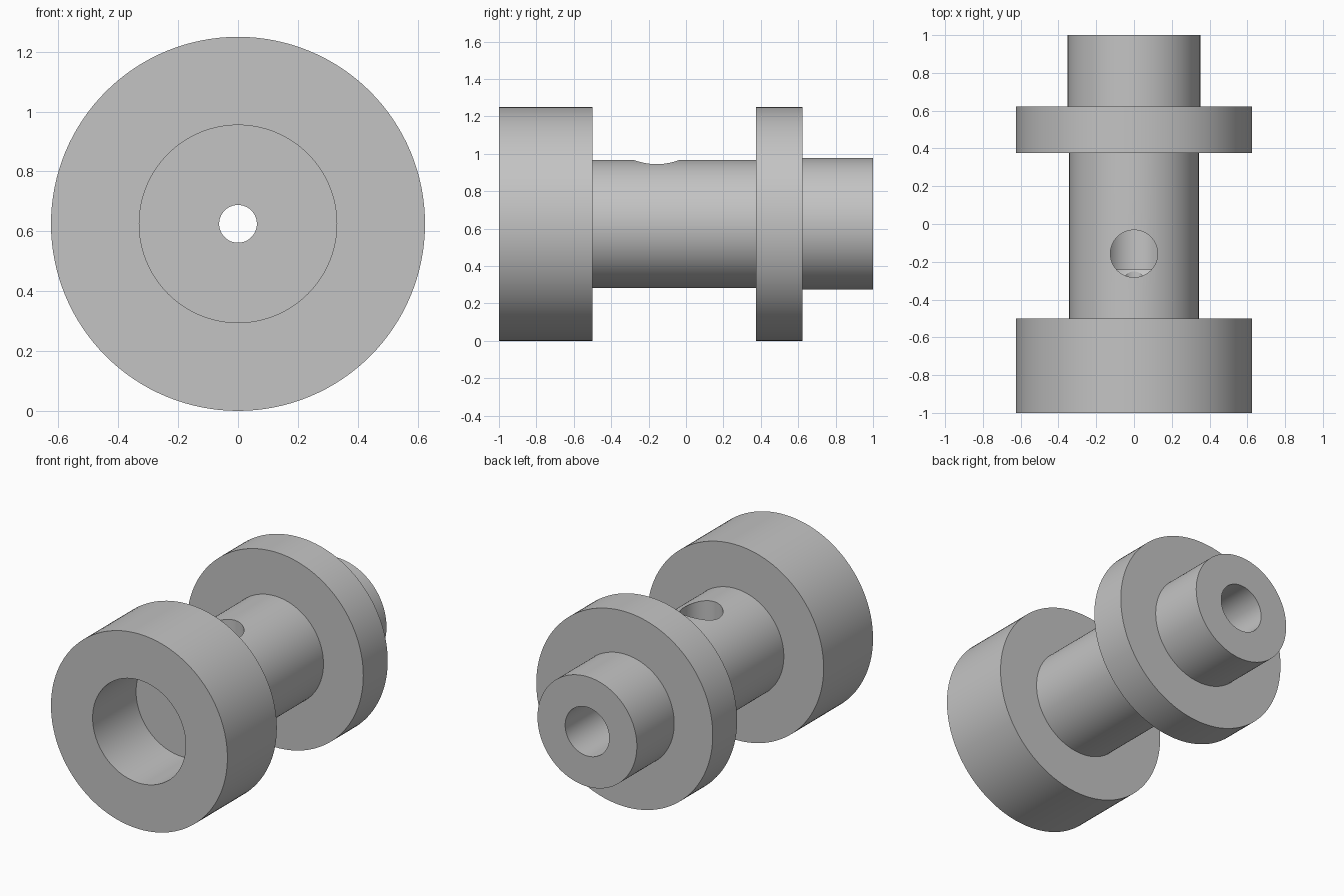
import bpy, bmesh, math
from mathutils import Matrix, Vector

SEGMENTS = 128
AXIS_HEIGHT = 0.625

if "Cube" in bpy.data.objects:
    bpy.data.objects.remove(bpy.data.objects["Cube"], do_unlink=True)

steel = bpy.data.materials.new("plain_grey")
steel.use_nodes = True
grey = (0.55, 0.55, 0.55, 1)
steel.diffuse_color = grey
steel.node_tree.nodes["Principled BSDF"].inputs["Base Color"].default_value = grey


def lathe(name, profile, closed, matrix):
    """Spin (radius, height) points about z, then place the result."""
    bm = bmesh.new()
    verts = [bm.verts.new((r, 0, h)) for r, h in profile]
    edges = [bm.edges.new(pair) for pair in zip(verts, verts[1:])]
    if closed:
        edges.append(bm.edges.new((verts[-1], verts[0])))
    bmesh.ops.spin(bm, geom=verts + edges, cent=(0, 0, 0), axis=(0, 0, 1),
                   angle=math.tau, steps=SEGMENTS)
    bmesh.ops.remove_doubles(bm, verts=bm.verts, dist=0.0001)
    bmesh.ops.recalc_face_normals(bm, faces=bm.faces)
    bm.transform(matrix)
    mesh = bpy.data.meshes.new(name)
    bm.to_mesh(mesh)
    bm.free()
    mesh.materials.append(steel)
    obj = bpy.data.objects.new(name, mesh)
    bpy.context.collection.objects.link(obj)
    return obj


# Spool body: outer steps from front to back, then the bores back to the front
body_profile = [
    (0.33, -1), (0.625, -1), (0.625, -0.5),          # front collar
    (0.343, -0.5), (0.343, 0.375),                   # shaft
    (0.625, 0.375), (0.625, 0.622),                  # rear collar
    (0.352, 0.622), (0.352, 1),                      # rear stub
    (0.156, 1), (0.156, -0.24),                      # rear bore
    (0.063, -0.24), (0.063, -0.56), (0.33, -0.56),   # small passage, front bore
]
along_y = Matrix.Translation((0, 0, AXIS_HEIGHT)) @ Matrix.Rotation(-math.pi / 2, 4, "X")
body = lathe("spool_body", body_profile, True, along_y)

# Drilled hole from the top of the shaft, with a pointed floor
drill_profile = [(0, 0.507), (0.125, 0.58), (0.125, 1.2), (0, 1.2)]
drill = lathe("drill_cutter", drill_profile, False, Matrix.Translation((0, -0.157, 0)))
drill.hide_render = True

cut = body.modifiers.new("top_hole", "BOOLEAN")
cut.operation = "DIFFERENCE"
cut.solver = "EXACT"
cut.object = drill

bpy.ops.object.select_all(action="DESELECT")
body.select_set(True)
bpy.context.view_layer.objects.active = body
bpy.ops.object.modifier_apply(modifier=cut.name)
bpy.data.objects.remove(drill, do_unlink=True)
bpy.ops.object.shade_smooth_by_angle(angle=math.radians(25))
